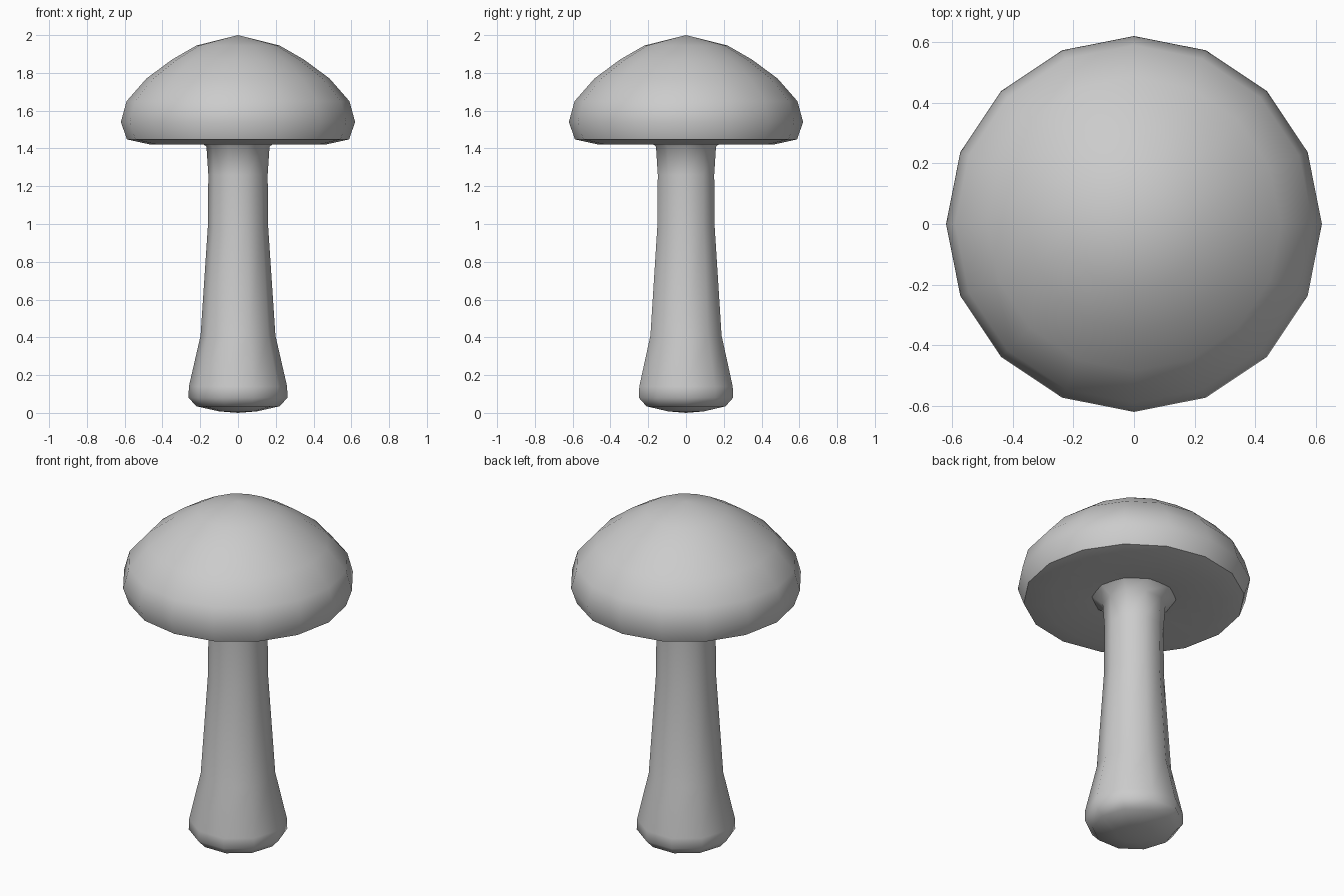
import bpy, bmesh, math

if "Cube" in bpy.data.objects:
    bpy.data.objects.remove(bpy.data.objects["Cube"])

def lathe(name, profile, sides, angle):
    """Spin an (r, z) profile around z; points with r = 0 become poles."""
    bm = bmesh.new()
    rings = []
    for r, z in profile:
        if r == 0:
            rings.append([bm.verts.new((0, 0, z))])
        else:
            rings.append([bm.verts.new((r * math.cos(2 * math.pi * i / sides),
                                        r * math.sin(2 * math.pi * i / sides), z))
                          for i in range(sides)])
    for a, b in zip(rings, rings[1:]):
        for i in range(sides):
            j = (i + 1) % sides
            if len(a) == 1:
                bm.faces.new((a[0], b[i], b[j]))
            elif len(b) == 1:
                bm.faces.new((a[i], b[0], a[j]))
            else:
                bm.faces.new((a[i], b[i], b[j], a[j]))
    bmesh.ops.recalc_face_normals(bm, faces=bm.faces)
    mesh = bpy.data.meshes.new(name)
    bm.to_mesh(mesh)
    bm.free()
    obj = bpy.data.objects.new(name, mesh)
    bpy.context.collection.objects.link(obj)
    bpy.ops.object.select_all(action='DESELECT')
    obj.select_set(True)
    bpy.context.view_layer.objects.active = obj
    bpy.ops.object.shade_smooth_by_angle(angle=math.radians(angle))
    return obj

# Domed cap with a sharp rim and a slightly hollow underside
lathe("mushroom_cap", [(0, 2.0), (0.22, 1.945), (0.35, 1.87), (0.485, 1.77),
                       (0.59, 1.65), (0.62, 1.54), (0.588, 1.448),
                       (0.47, 1.422), (0.2, 1.455), (0, 1.46)], 16, 50)

# Tapered stem with a bulbous foot and a flared collar under the cap
lathe("mushroom_stem", [(0, 0), (0.1, 0.008), (0.22, 0.035), (0.262, 0.08),
                        (0.26, 0.14), (0.198, 0.41), (0.16, 0.98),
                        (0.157, 1.26), (0.167, 1.41), (0.235, 1.46), (0, 1.47)], 10, 60)
